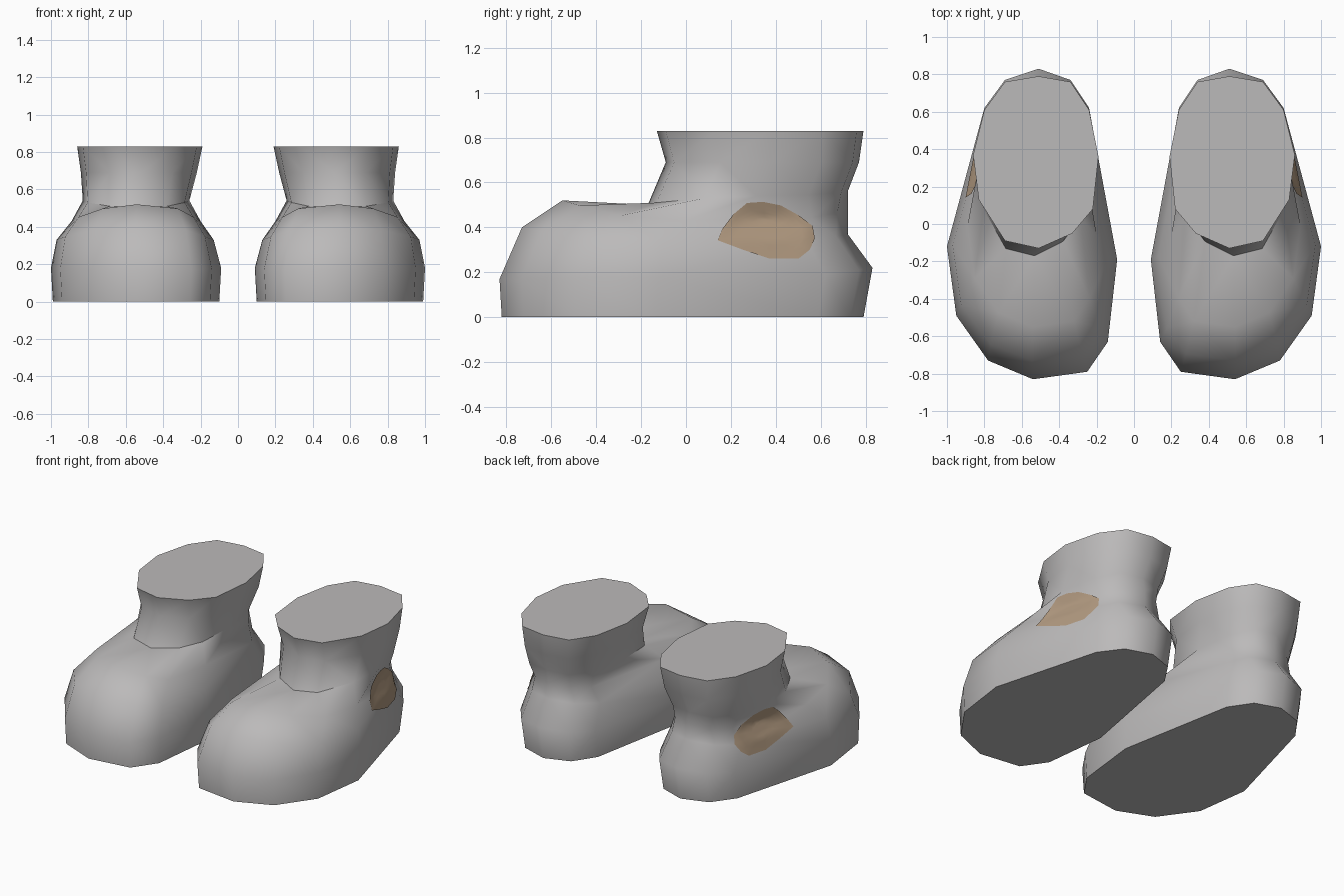
import bpy
import bmesh
import math
from mathutils import Vector
from mathutils.bvhtree import BVHTree

cube = bpy.data.objects.get("Cube")
if cube:
    bpy.data.objects.remove(cube, do_unlink=True)


def make_material(name, rgb):
    mat = bpy.data.materials.new(name)
    mat.use_nodes = True
    colour = (*rgb, 1.0)
    mat.diffuse_color = colour
    for node in mat.node_tree.nodes:
        if node.type == "BSDF_PRINCIPLED":
            node.inputs["Base Color"].default_value = colour
    return mat


grey = make_material("boot grey", (0.50, 0.49, 0.49))
brown = make_material("patch brown", (0.44, 0.32, 0.215))

# Twelve-sided plan outlines, from the toe round the outer side to the heel
FOOT = [(0.54, -0.83), (0.78, -0.73), (0.95, -0.49), (1.0, -0.12),
        (0.80, 0.62), (0.69, 0.77), (0.51, 0.83), (0.34, 0.77),
        (0.24, 0.62), (0.09, -0.19), (0.14, -0.63), (0.25, -0.79)]
LEG = [(0.51, -0.13), (0.69, -0.09), (0.83, 0.13), (0.86, 0.37),
       (0.80, 0.61), (0.69, 0.76), (0.51, 0.79), (0.34, 0.76),
       (0.24, 0.61), (0.19, 0.36), (0.22, 0.08), (0.33, -0.05)]

# Outline, x range, y range, heights at front, sides and back
RINGS = [
    (FOOT, (0.10, 0.99), (-0.82, 0.79), (0.0, 0.0, 0.0)),
    (FOOT, (0.09, 1.00), (-0.83, 0.83), (0.17, 0.18, 0.22)),
    (FOOT, (0.13, 0.97), (-0.73, 0.72), (0.40, 0.33, 0.37)),
    (FOOT, (0.20, 0.89), (-0.55, 0.72), (0.52, 0.43, 0.48)),
    (LEG, (0.26, 0.83), (-0.17, 0.72), (0.50, 0.54, 0.56)),
    (LEG, (0.22, 0.84), (-0.09, 0.77), (0.69, 0.69, 0.69)),
    (LEG, (0.19, 0.86), (-0.13, 0.79), (0.83, 0.83, 0.83)),
]


def fit(value, values, span):
    low, high = min(values), max(values)
    return span[0] + (value - low) / (high - low) * (span[1] - span[0])


def ring_points(outline, x_span, y_span, heights):
    xs, ys = zip(*outline)
    front, side, back = heights
    points = []
    for i, (x, y) in enumerate(outline):
        c = math.cos(math.tau * i / len(outline))
        z = side + ((front if c > 0 else back) - side) * c * c
        points.append(Vector((fit(x, xs, x_span), fit(y, ys, y_span), z)))
    return points


def bridge(bm, lower, upper):
    n = len(lower)
    for i in range(n):
        j = (i + 1) % n
        bm.faces.new((lower[i], lower[j], upper[j], upper[i]))


def finish(bm, name, mat, side, angle):
    # Right-hand parts are reflected copies of the left-hand ones
    for v in bm.verts:
        v.co.x *= side
    if side < 0:
        bmesh.ops.reverse_faces(bm, faces=bm.faces)
    mesh = bpy.data.meshes.new(name)
    bm.to_mesh(mesh)
    bm.free()
    mesh.materials.append(mat)
    obj = bpy.data.objects.new(name, mesh)
    bpy.context.collection.objects.link(obj)
    bpy.ops.object.select_all(action="DESELECT")
    obj.select_set(True)
    bpy.context.view_layer.objects.active = obj
    bpy.ops.object.shade_smooth_by_angle(angle=math.radians(angle))
    return obj


def boot_mesh():
    bm = bmesh.new()
    loops = [[bm.verts.new(p) for p in ring_points(*ring)] for ring in RINGS]
    for lower, upper in zip(loops, loops[1:]):
        bridge(bm, lower, upper)
    bm.faces.new(loops[0][::-1])
    bm.faces.new(loops[-1])
    bmesh.ops.triangulate(bm, faces=[f for f in bm.faces if len(f.verts) == 4])
    bmesh.ops.recalc_face_normals(bm, faces=bm.faces)
    return bm


# Patch outline seen from the outer side, as y and z
PATCH = [(0.14, 0.34), (0.16, 0.39), (0.21, 0.46), (0.27, 0.51), (0.34, 0.515),
         (0.42, 0.50), (0.50, 0.455), (0.56, 0.405), (0.57, 0.35), (0.55, 0.30),
         (0.50, 0.26), (0.37, 0.26), (0.25, 0.30)]
PATCH_CENTRE = Vector((0.36, 0.38))
PATCH_STEPS = 8


def patch_mesh(tree):
    # Concentric loops laid onto the boot wall
    bm = bmesh.new()

    def drop(p):
        hit, normal, _, _ = tree.ray_cast(Vector((2, p.x, p.y)), Vector((-1, 0, 0)))
        return bm.verts.new(hit + normal * 0.006)

    centre = drop(PATCH_CENTRE)
    loops = [[drop(PATCH_CENTRE.lerp(Vector(p), k / PATCH_STEPS)) for p in PATCH]
             for k in range(1, PATCH_STEPS + 1)]
    for inner, outer in zip(loops, loops[1:]):
        bridge(bm, outer, inner)
    first = loops[0]
    for i, v in enumerate(first):
        bm.faces.new((centre, v, first[(i + 1) % len(first)]))
    bmesh.ops.recalc_face_normals(bm, faces=bm.faces)
    if sum(f.normal.x for f in bm.faces) < 0:
        bmesh.ops.reverse_faces(bm, faces=bm.faces)
    return bm


for label, side in (("left", 1), ("right", -1)):
    boot = boot_mesh()
    tree = BVHTree.FromBMesh(boot)
    finish(patch_mesh(tree), label + "_side_patch", brown, side, 80)
    finish(boot, label + "_boot", grey, side, 52)
